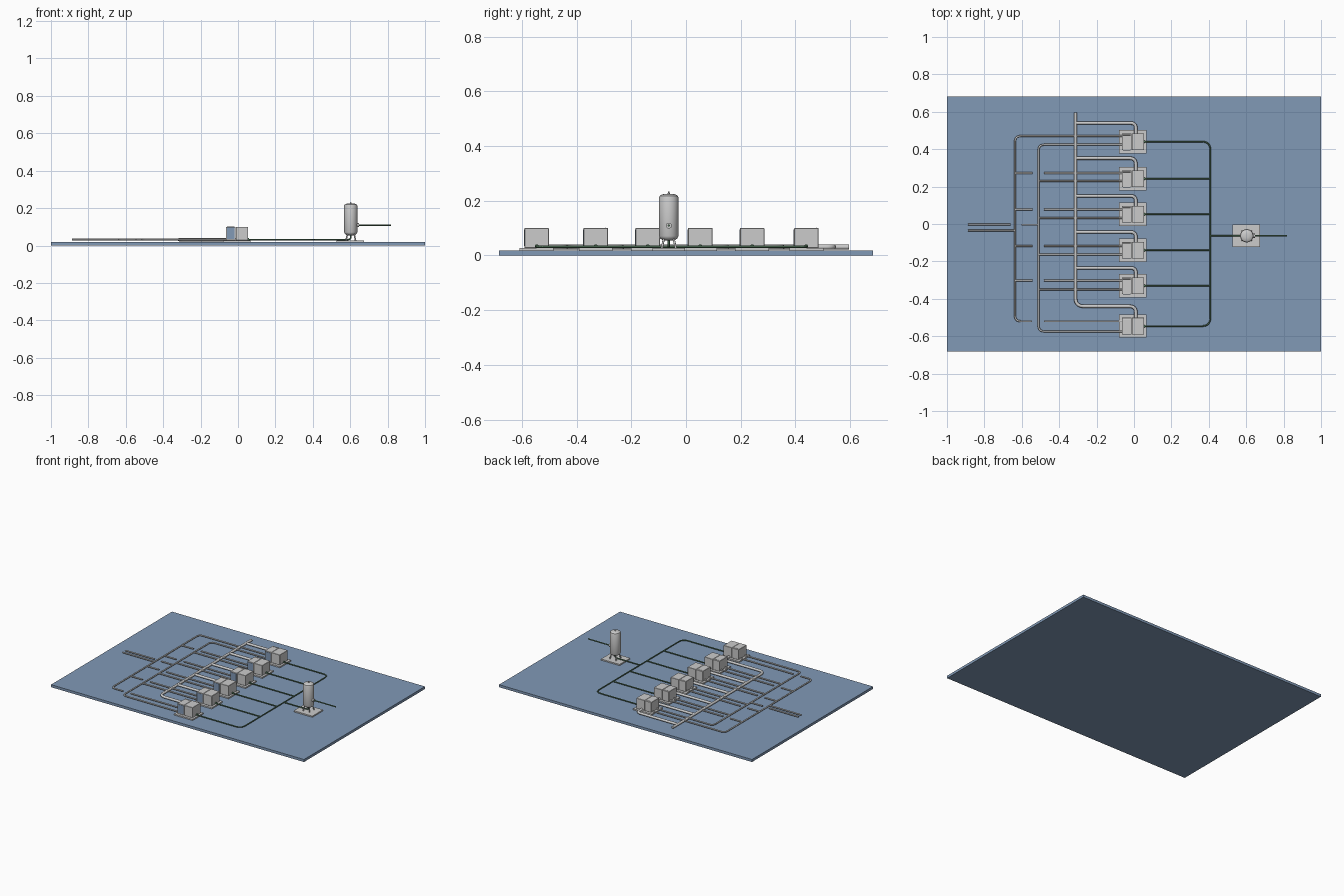
import bpy, math
from mathutils import Vector

if "Cube" in bpy.data.objects:
    bpy.data.objects.remove(bpy.data.objects["Cube"])


def material(name, rgb):
    m = bpy.data.materials.new(name)
    m.diffuse_color = (*rgb, 1)
    m.use_nodes = True
    m.node_tree.nodes["Principled BSDF"].inputs["Base Color"].default_value = m.diffuse_color
    return m


BLUE = material("slate_blue", (0.22, 0.32, 0.47))
GREEN = material("dark_green", (0.09, 0.19, 0.11))


def box(name, lo, hi, mat=None, bevel=0):
    lo, hi = Vector(lo), Vector(hi)
    bpy.ops.mesh.primitive_cube_add(size=1, location=(lo + hi) / 2)
    o = bpy.context.object
    o.name = name
    o.scale = hi - lo
    bpy.ops.object.transform_apply(location=False, rotation=False, scale=True)
    if mat:
        o.data.materials.append(mat)
    if bevel:
        b = o.modifiers.new("edge", "BEVEL")
        b.width = bevel
    return o


def pipe(name, pts, r, mat=None, fillet=0.03):
    """Round tube along a path with filleted corners."""
    pts = [Vector(p) for p in pts]
    path = [pts[0]]
    for a, b, c in zip(pts, pts[1:], pts[2:]):
        f = min(fillet, (a - b).length * 0.49, (c - b).length * 0.49)
        p, q = b + (a - b).normalized() * f, b + (c - b).normalized() * f
        for i in range(7):
            t = i / 6
            path.append(p * (1 - t) ** 2 + b * 2 * t * (1 - t) + q * t * t)
    path.append(pts[-1])
    cu = bpy.data.curves.new(name, "CURVE")
    cu.dimensions = "3D"
    cu.bevel_depth = r
    cu.bevel_resolution = 3
    cu.use_fill_caps = True
    s = cu.splines.new("POLY")
    s.points.add(len(path) - 1)
    for sp, p in zip(s.points, path):
        sp.co = (*p, 1)
    o = bpy.data.objects.new(name, cu)
    bpy.context.collection.objects.link(o)
    bpy.ops.object.select_all(action="DESELECT")
    bpy.context.view_layer.objects.active = o
    o.select_set(True)
    bpy.ops.object.convert(target="MESH")
    o = bpy.context.object
    o.name = name
    if mat:
        o.data.materials.append(mat)
    bpy.ops.object.shade_smooth_by_angle(angle=math.radians(40))
    return o


def lathe(name, profile, loc, n=32):
    verts = [(r * math.cos(2 * math.pi * i / n), r * math.sin(2 * math.pi * i / n), z)
             for r, z in profile for i in range(n)]
    faces = [(k * n + i, k * n + (i + 1) % n, (k + 1) * n + (i + 1) % n, (k + 1) * n + i)
             for k in range(len(profile) - 1) for i in range(n)]
    last = (len(profile) - 1) * n
    faces += [tuple(reversed(range(n))), tuple(range(last, last + n))]
    me = bpy.data.meshes.new(name)
    me.from_pydata(verts, [], faces)
    o = bpy.data.objects.new(name, me)
    o.location = loc
    bpy.context.collection.objects.link(o)
    bpy.ops.object.select_all(action="DESELECT")
    bpy.context.view_layer.objects.active = o
    o.select_set(True)
    bpy.ops.object.shade_smooth_by_angle(angle=math.radians(35))
    return o


# Ground plate
box("base_plate", (-1, -0.683, 0), (1, 0.683, 0.018), BLUE)

# Six machine units on pads
units = [0.44, 0.242, 0.052, -0.14, -0.33, -0.546]
for i, y in enumerate(units, 1):
    box(f"unit_pad_{i}", (-0.08, y - 0.062, 0.018), (0.067, y + 0.062, 0.027))
    box(f"unit_left_cabinet_{i}", (-0.065, y - 0.045, 0.027), (-0.013, y + 0.045, 0.1), None, 0.0015)
    box(f"unit_right_cabinet_{i}", (-0.012, y - 0.045, 0.027), (0.054, y + 0.045, 0.1), None, 0.0015)
    box(f"unit_front_panel_{i}", (-0.06, y - 0.0465, 0.034), (-0.018, y - 0.044, 0.095), BLUE)
    pipe(f"unit_top_rail_{i}", [(-0.058, y + 0.036, 0.1), (-0.018, y + 0.036, 0.1)], 0.0015)
    pipe(f"unit_outlet_{i}", [(0.05, y, 0.034), (0.06, y, 0.034)], 0.007, GREEN)

# Thick header with a branch bending into each unit
Z = 0.031
branches = [0.54, 0.352, 0.15, -0.043, -0.235, -0.44]
pipe("thick_header", [(-0.313, 0.597, Z), (-0.313, -0.44, Z), (0.01, -0.44, Z), (0.01, -0.51, Z)],
     0.009, fillet=0.045)
for i, (b, y) in enumerate(zip(branches[:-1], units), 1):
    pipe(f"thick_branch_{i}", [(-0.313, b, Z), (0.01, b, Z), (0.01, y + 0.04, Z)], 0.009, fillet=0.045)

# Outer and inner supply loops
R, Z = 0.0052, 0.032
xo, xi, xu = -0.636, -0.51, -0.06
outer = [0.47, 0.272, 0.077, -0.118, -0.303, -0.52]
inner = [0.424, 0.23, 0.032, -0.164, -0.35, -0.574]
pipe("outer_loop", [(xu, outer[0], Z), (xo, outer[0], Z), (xo, outer[-1], Z), (-0.545, outer[-1], Z)], R)
pipe("inner_loop", [(xu, inner[0], Z), (xi, inner[0], Z), (xi, inner[-1], Z), (xu, inner[-1], Z)], R)
for i, y in enumerate(outer[1:], 2):
    if i < 6:
        pipe(f"outer_stub_{i}", [(xo, y, Z), (-0.543, y, Z)], R)
    pipe(f"outer_branch_{i}", [(-0.482, y, Z), (xu, y, Z)], R)
for i, y in enumerate(inner[1:-1], 2):
    pipe(f"inner_branch_{i}", [(xi, y, Z), (xu, y, Z)], R)

# Main feeds on the left
pipe("outer_feed", [(-0.887, -0.035, Z), (xo, -0.035, Z)], R)
pipe("inner_feed", [(-0.887, -0.002, Z), (-0.66, -0.002, Z)], R)
pipe("inner_feed_stub", [(-0.602, -0.004, Z), (xi, -0.004, Z)], R)

# Thin collecting loop towards the tank
ty, tx, xc, rg, zg = -0.063, 0.603, 0.408, 0.0042, 0.032
pipe("collector_loop", [(0.05, units[0], zg), (xc, units[0], zg), (xc, units[-1], zg),
                        (0.05, units[-1], zg)], rg, GREEN, 0.045)
for i, y in enumerate(units[1:-1], 2):
    pipe(f"collector_branch_{i}", [(0.05, y, zg), (xc, y, zg)], rg, GREEN)
pipe("tank_inlet_pipe", [(xc, ty, zg), (tx, ty, zg), (tx, ty, 0.06)], rg, GREEN, 0.02)

# Tank on its pad
box("tank_pad", (0.527, ty - 0.06, 0.018), (0.674, ty + 0.06, 0.027))
lathe("tank_body", [(0.012, 0.054), (0.024, 0.057), (0.032, 0.063), (0.0355, 0.071),
                    (0.0355, 0.211), (0.033, 0.218), (0.025, 0.223), (0.012, 0.2255)], (tx, ty, 0))
lathe("tank_top_valve", [(0.004, 0.224), (0.004, 0.229), (0.002, 0.229), (0.002, 0.233)], (tx, ty, 0), 16)
for i in range(4):
    a = math.pi / 4 + i * math.pi / 2
    c, s = math.cos(a), math.sin(a)
    pipe(f"tank_leg_{i+1}", [(tx + 0.036 * c, ty + 0.036 * s, 0.027),
                             (tx + 0.024 * c, ty + 0.024 * s, 0.066)], 0.004)

# Tank outlet with flange
pipe("tank_outlet_collar", [(tx + 0.03, ty, 0.109), (tx + 0.045, ty, 0.109)], 0.011)
pipe("tank_outlet_pipe", [(tx + 0.03, ty, 0.109), (0.818, ty, 0.109)], rg, GREEN)
